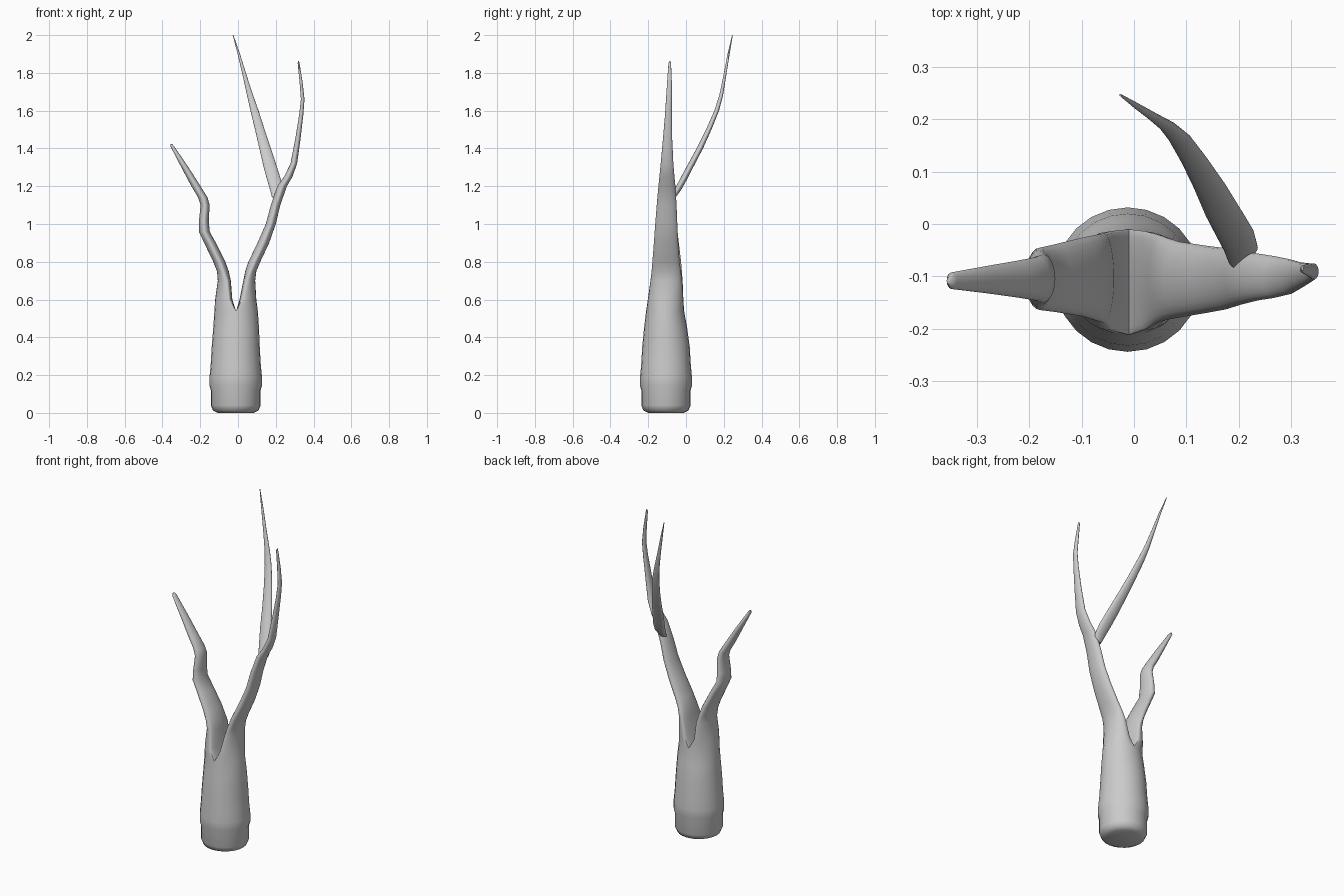
import bpy, bmesh, math

SEGS = 24


def loft(bm, rings, cap_start=False, cap_end=True):
    """Skin horizontal ovals: (z, x_left, x_centre, x_right, y_front, y_back)."""
    loops = []
    for z, xl, xc, xr, yf, yb in rings:
        loop = []
        for i in range(SEGS):
            a = 2 * math.pi * i / SEGS
            c, s = math.cos(a), math.sin(a)
            rx = xr - xc if c > 0 else xc - xl
            loop.append(bm.verts.new((xc + rx * c, (yf + yb) / 2 + (yb - yf) / 2 * s, z)))
        loops.append(loop)
    for lo, hi in zip(loops, loops[1:]):
        for i in range(SEGS):
            j = (i + 1) % SEGS
            bm.faces.new((lo[i], lo[j], hi[j], hi[i]))
    if cap_start:
        bm.faces.new(loops[0][::-1])
    if cap_end:
        bm.faces.new(loops[-1])


def finish(bm, name):
    bmesh.ops.remove_doubles(bm, verts=bm.verts, dist=1e-4)
    bmesh.ops.recalc_face_normals(bm, faces=bm.faces)
    mesh = bpy.data.meshes.new(name)
    bm.to_mesh(mesh)
    bm.free()
    ob = bpy.data.objects.new(name, mesh)
    bpy.context.collection.objects.link(ob)
    bpy.ops.object.select_all(action='DESELECT')
    ob.select_set(True)
    bpy.context.view_layer.objects.active = ob
    bpy.ops.object.shade_smooth_by_angle(angle=math.radians(50))
    return ob


# Trunk with a swollen foot; its top ring is shared by the two main limbs
bm = bmesh.new()
profile = [(0, .095), (.012, .12), (.04, .132), (.12, .132), (.145, .139), (.19, .139),
           (.25, .133), (.35, .127), (.45, .121)]
trunk = [(z, -.012 - r, -.012, -.012 + r, -.106 - r * .99, -.106 + r * .99) for z, r in profile]
trunk[-1] = (.45, -.131, -.011, .111, -.222, .006)
trunk.append((.54, -.125, -.01, .105, -.211, -.01))
loft(bm, trunk, cap_start=True, cap_end=False)

# Right limb: starts as a half disc on the trunk top
loft(bm, [
    (.54, -.01, -.01, .105, -.211, -.01),
    (.60, .008, .022, .097, -.202, -.014),
    (.70, .028, .045, .091, -.188, -.020),
    (.75, .038, .065, .097, -.182, -.027),
    (.80, .055, .088, .118, -.178, -.034),
    (.90, .103, .135, .165, -.170, -.041),
    (1.0, .147, .174, .200, -.163, -.046),
    (1.1, .174, .199, .224, -.155, -.050),
    (1.2, .208, .234, .259, -.146, -.056),
    (1.25, .244, .266, .288, -.141, -.061),
    (1.32, .278, .296, .313, -.134, -.067),
    (1.45, .303, .317, .331, -.122, -.073),
    (1.58, .324, .335, .346, -.111, -.075),
    (1.66, .333, .342, .352, -.106, -.075),
    (1.75, .326, .334, .342, -.100, -.075),
    (1.85, .316, .321, .326, -.093, -.079),
    (1.862, .319, .321, .323, -.088, -.082)])

# Left limb: the other half disc, with a kink on the way up
loft(bm, [
    (.54, -.125, -.01, -.01, -.211, -.01),
    (.60, -.121, -.046, -.030, -.202, -.014),
    (.70, -.107, -.058, -.038, -.188, -.018),
    (.75, -.111, -.079, -.049, -.182, -.022),
    (.80, -.131, -.099, -.067, -.176, -.026),
    (.90, -.179, -.148, -.117, -.168, -.038),
    (.96, -.207, -.179, -.150, -.164, -.045),
    (1.02, -.206, -.180, -.155, -.158, -.050),
    (1.10, -.198, -.174, -.150, -.150, -.058),
    (1.14, -.211, -.186, -.161, -.146, -.063),
    (1.20, -.247, -.223, -.198, -.140, -.070),
    (1.30, -.300, -.281, -.262, -.132, -.080),
    (1.41, -.357, -.347, -.337, -.124, -.092),
    (1.424, -.357, -.353, -.349, -.114, -.102)])
finish(bm, "trunk_and_main_limbs")

# Thin flattened branch leaving the right limb towards the back
bm = bmesh.new()
loft(bm, [
    (1.14, .180, .200, .220, -.085, -.055),
    (1.18, .170, .203, .236, -.064, -.026),
    (1.23, .155, .192, .229, -.036, .002),
    (1.30, .136, .171, .207, .001, .038),
    (1.40, .113, .144, .174, .056, .090),
    (1.50, .090, .115, .141, .106, .135),
    (1.60, .066, .088, .109, .150, .175),
    (1.68, .048, .064, .081, .176, .196),
    (1.78, .026, .036, .048, .197, .212),
    (1.90, -.002, .004, .011, .220, .231),
    (2.00, -.028, -.026, -.024, .244, .248)], cap_start=True)
finish(bm, "back_branch")
